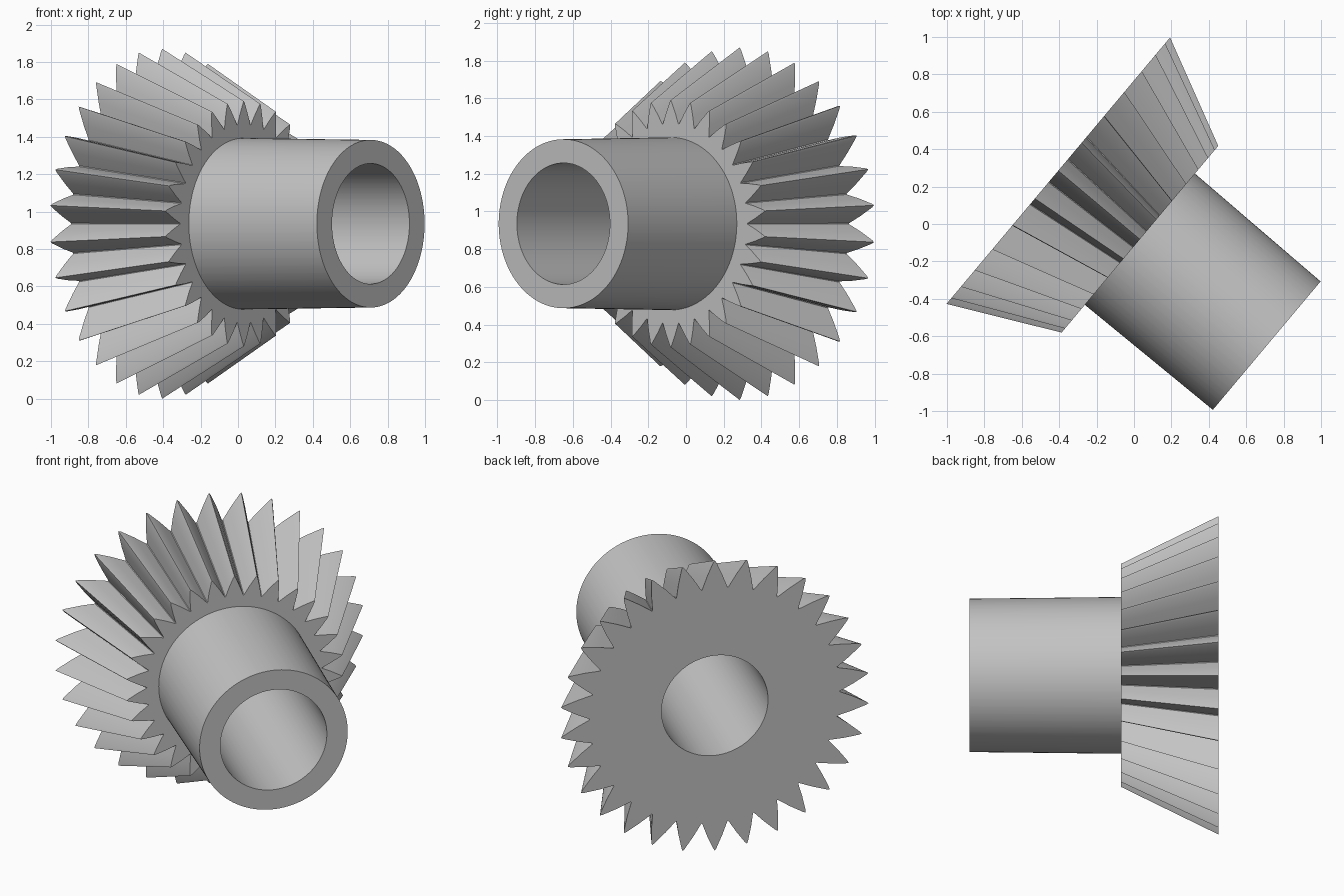
import bpy
import bmesh
from math import cos, sin, radians
from mathutils import Matrix, Vector

cube = bpy.data.objects.get("Cube")
if cube:
    bpy.data.objects.remove(cube, do_unlink=True)

# Plain grey metal
metal = bpy.data.materials.new("grey_metal")
metal.use_nodes = True
GREY = (0.55, 0.55, 0.55, 1)
metal.diffuse_color = GREY
metal.node_tree.nodes["Principled BSDF"].inputs["Base Color"].default_value = GREY

# Shaft frame: local z runs along the horizontal axle, from gear back to hub end
TILT = radians(40)
AXIS = Vector((cos(TILT), -sin(TILT), 0))
SIDE = Vector((sin(TILT), cos(TILT), 0))
FRAME = Matrix((SIDE, Vector((0, 0, 1)), AXIS)).transposed().to_4x4()
FRAME.translation = (-0.405, 0.285, 0.935)

# Key dimensions
TEETH = 30
FACE, END = 0.57, 1.455
BORE, HUB_BASE, HUB_END = 0.322, 0.458, 0.448
TIP_BACK, TIP_FACE = 0.935, 0.655

# One tooth: (angle from the tip in degrees, radius relative to the tip)
TOOTH = [(-5.8, 0.81), (-3.2, 0.895), (-0.6, 0.985), (0, 1.0),
         (0.6, 0.985), (3.2, 0.895), (5.8, 0.81)]
PROFILE = [(radians(6 + 360 / TEETH * k + a), r) for k in range(TEETH) for a, r in TOOTH]


def circle(radius, z):
    return [(radius * cos(a), radius * sin(a), z) for a, _ in PROFILE]


def toothed(radius, z):
    return [(radius * r * cos(a), radius * r * sin(a), z) for a, r in PROFILE]


def loft(name, rings):
    """Skin a sequence of matching rings around the shaft."""
    bm = bmesh.new()
    loops = [[bm.verts.new(p) for p in ring] for ring in rings]
    for low, high in zip(loops, loops[1:]):
        for i in range(len(low)):
            j = (i + 1) % len(low)
            bm.faces.new((low[i], low[j], high[j], high[i]))
    mesh = bpy.data.meshes.new(name)
    bm.to_mesh(mesh)
    bm.free()
    mesh.shade_smooth()
    mesh.set_sharp_from_angle(angle=radians(25))
    mesh.materials.append(metal)
    obj = bpy.data.objects.new(name, mesh)
    obj.matrix_world = FRAME
    bpy.context.collection.objects.link(obj)
    return obj


# Tapered gear head with its flat back and front faces
loft("bevel_gear", [circle(BORE, 0), toothed(TIP_BACK, 0),
                    toothed(TIP_FACE, FACE), circle(HUB_BASE, FACE)])

# Hub sleeve with the bore running through to the gear back
loft("hub_sleeve", [circle(HUB_BASE, FACE), circle(HUB_END, END),
                    circle(BORE, END), circle(BORE, 0)])
